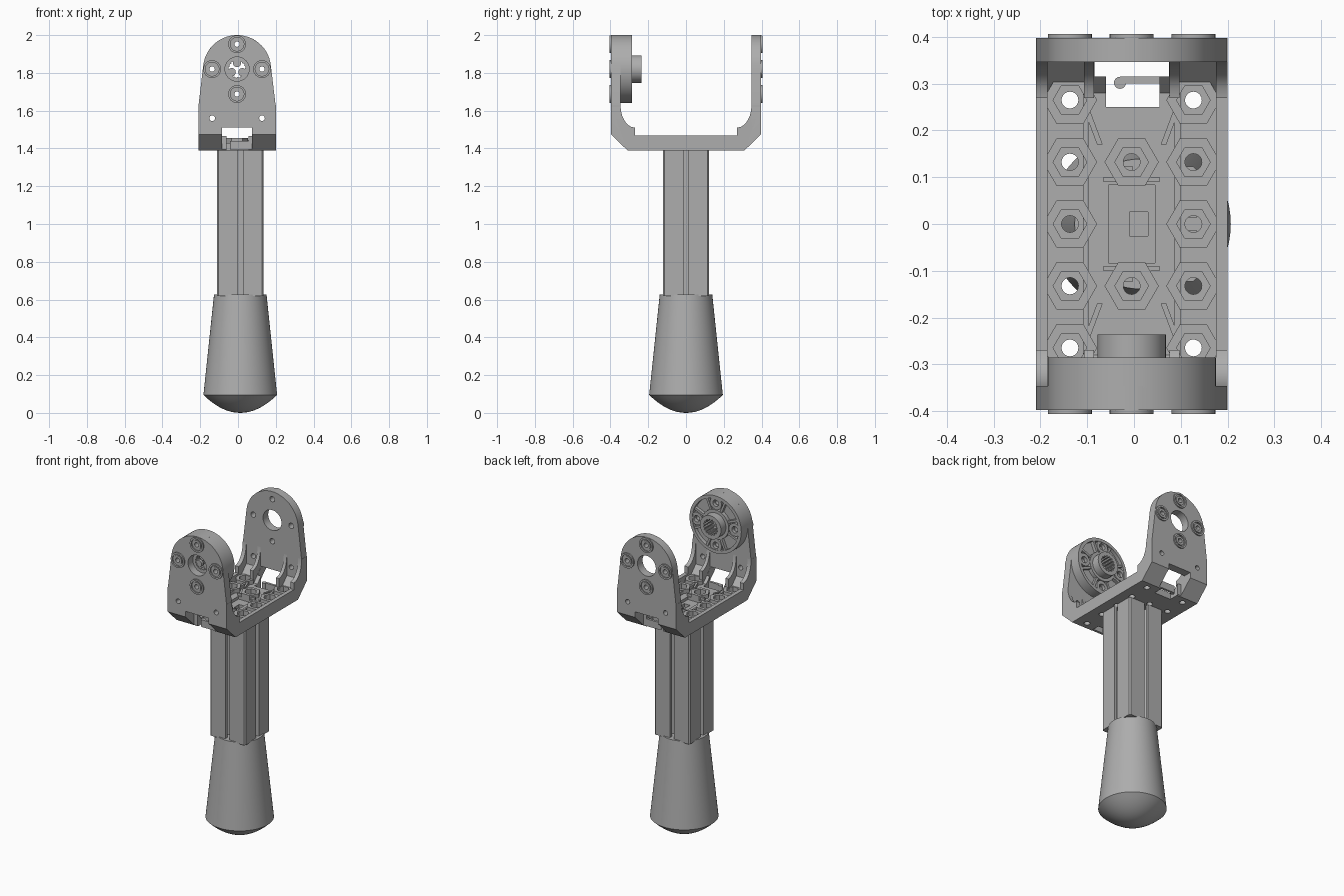
import bpy, bmesh
from math import pi, sin, cos, radians
from mathutils import Matrix, Vector

if "Cube" in bpy.data.objects:
    bpy.data.objects.remove(bpy.data.objects["Cube"], do_unlink=True)

grey = bpy.data.materials.new("plain grey")
grey.use_nodes = True
GREY = (0.42, 0.42, 0.42, 1)
grey.diffuse_color = GREY
grey.node_tree.nodes["Principled BSDF"].inputs["Base Color"].default_value = GREY

BRACKET_X, POST_X = -0.005, 0.012   # centre lines
FLOOR, EYE_Z, HALF_W = 1.43, 1.82, 0.205
WAYS = ((1, 0), (0, 1), (-1, 0), (0, -1))


def place(axis, p, h):
    """Put a 2D point on the plane across the axis, at height h along it."""
    a, b = p
    return {"x": (h, a, b), "y": (a, h, b), "z": (a, b, h)}[axis]


def ngon(c, r, n=32, start=0.0):
    return [(c[0] + r * cos(start + 2 * pi * i / n), c[1] + r * sin(start + 2 * pi * i / n))
            for i in range(n)]


def rect(a0, a1, b0, b1):
    return [(a0, b0), (a1, b0), (a1, b1), (a0, b1)]


def prism(bm, axis, pts, lo, hi):
    low = [bm.verts.new(place(axis, p, lo)) for p in pts]
    top = [bm.verts.new(place(axis, p, hi)) for p in pts]
    bm.faces.new(low)
    bm.faces.new(top)
    for i in range(len(pts)):
        j = (i + 1) % len(pts)
        bm.faces.new((low[i], low[j], top[j], top[i]))


def ring(bm, axis, c, r_out, r_in, lo, hi, n=32, teeth=0.0):
    outer = ngon(c, r_out, n)
    inner = ngon(c, r_in, n)
    if teeth:
        short = ngon(c, r_in - teeth, n)
        inner = [short[i] if i % 4 < 2 else inner[i] for i in range(n)]
    loops = [[bm.verts.new(place(axis, p, h)) for p in pts]
             for pts, h in ((outer, lo), (outer, hi), (inner, hi), (inner, lo))]
    for k in range(4):
        a, b = loops[k], loops[(k + 1) % 4]
        for i in range(n):
            j = (i + 1) % n
            bm.faces.new((a[i], a[j], b[j], b[i]))


def make(name, bm, dx=BRACKET_X):
    bmesh.ops.translate(bm, vec=(dx, 0, 0), verts=bm.verts)
    bmesh.ops.recalc_face_normals(bm, faces=bm.faces)
    mesh = bpy.data.meshes.new(name)
    bm.to_mesh(mesh)
    bm.free()
    mesh.materials.append(grey)
    ob = bpy.data.objects.new(name, mesh)
    bpy.context.scene.collection.objects.link(ob)
    return ob


def carve(ob, bm, operation="DIFFERENCE"):
    cutter = make("cutter", bm)
    cutter.hide_render = True
    mod = ob.modifiers.new("carve", "BOOLEAN")
    mod.operation, mod.object, mod.solver = operation, cutter, "EXACT"
    bpy.context.view_layer.update()
    deps = bpy.context.evaluated_depsgraph_get()
    mesh = bpy.data.meshes.new_from_object(ob.evaluated_get(deps))
    ob.modifiers.clear()
    ob.data = mesh
    bpy.data.objects.remove(cutter, do_unlink=True)


def both_ends(half):
    """Complete a profile by mirroring it to the other end."""
    return half + [(-a, b) for a, b in reversed(half)]


# Handle: tapered grip with a domed butt
bm = bmesh.new()
dome = [(0.195 * i / 8, 0.095 * (i / 8) ** 2) for i in range(9)]
outline = dome + [(0.139, 0.627), (0, 0.627)]
verts = [bm.verts.new((r, 0, z)) for r, z in outline]
edges = [bm.edges.new(pair) for pair in zip(verts, verts[1:])]
bmesh.ops.spin(bm, geom=verts + edges, axis=(0, 0, 1), cent=(0, 0, 0), angle=2 * pi, steps=64)
bmesh.ops.remove_doubles(bm, verts=bm.verts, dist=0.0001)
make("handle_grip", bm, POST_X)

# Post: square extrusion with a T-slot on every side
bm = bmesh.new()
h, s = 0.123, 0.014
half_side = [(h, s), (h - 0.02, s), (h - 0.02, 0.045), (h - 0.045, 0.045), (h - 0.065, 0.02)]
side = [(h, -h + 0.008)] + [(a, -b) for a, b in half_side] + half_side[::-1] + [(h, h - 0.008)]
section = [(a * cx - b * cy, a * cy + b * cx) for cx, cy in WAYS for a, b in side]
prism(bm, "z", section, 0.62, 1.39)
make("slotted_post", bm, POST_X)

# Bracket: U profile trimmed to the rounded wall outline
bm = bmesh.new()
prism(bm, "x", both_ends([(0.31, 1.39), (0.398, 1.475), (0.398, 2.1), (0.347, 2.1),
                          (0.347, 1.50), (0.28, FLOOR)]), -0.3, 0.3)
bracket = make("bracket", bm)
bm = bmesh.new()
arc = [(0.18 * cos(radians(t)), EYE_Z + 0.18 * sin(radians(t))) for t in range(6, 91, 6)]
prism(bm, "y", both_ends([(HALF_W, 1.3), (HALF_W, 1.62)] + arc[:-1] + [(0.012, 2.0)]), -1, 1)
carve(bracket, bm, "INTERSECT")

# Openings in the walls
screws = [(0.132 * a, EYE_Z + 0.132 * b) for a, b in WAYS]
bm = bmesh.new()
prism(bm, "y", ngon((0, EYE_Z), 0.064), -1, 1)
for c in screws:
    prism(bm, "y", ngon(c, 0.017, 16), -1, 1)
for sx in (-1, 1):
    prism(bm, "y", ngon((sx * 0.132, 1.56), 0.015, 16), -1, 1)
carve(bracket, bm)

# Cable windows, then floor notches
for box in ((-0.08, 0.08, 0.315, 0.5), (-0.055, 0.06, 0.25, 0.33)):
    bm = bmesh.new()
    for sy in (-1, 1):
        prism(bm, "z", rect(box[0], box[1], sy * box[2], sy * box[3]), 1.3, 1.51)
    carve(bracket, bm)

# Floor recess, its small slot and the bolt pattern
bolts = [(0.132 * i, 0.1325 * j) for i in (-1, 0, 1) for j in range(-2, 3)
         if i or abs(j) == 1]
bm = bmesh.new()
prism(bm, "z", rect(-0.05, 0.05, -0.083, 0.083), 1.412, 1.6)
for c in bolts:
    prism(bm, "z", ngon(c, 0.036, 6), 1.42, 1.6)
carve(bracket, bm)
bm = bmesh.new()
prism(bm, "z", rect(-0.005, 0.035, -0.026, 0.026), 1.3, 1.6)
for c in bolts:
    prism(bm, "z", ngon(c, 0.018, 20), 1.3, 1.6)
carve(bracket, bm)

# Hexagonal bolt bosses
bm = bmesh.new()
for c in bolts:
    ring(bm, "z", c, 0.058, 0.036, FLOOR - 0.005, 1.455, 6)
make("hex_bosses", bm)

# Raised ribs that flare toward both ends
bm = bmesh.new()
for sx in (-1, 1):
    path = [(0.062, 0.17), (0.092, 0.25), (0.092, 0.3)]
    path = both_ends([(b, a) for a, b in path])
    path = [(sx * a, b) for b, a in path]
    for p, q in zip(path, path[1:]):
        prism(bm, "z", [p, q, (q[0] + sx * 0.012, q[1]), (p[0] + sx * 0.012, p[1])],
              FLOOR - 0.005, 1.45)
for sy in (-1, 1):
    prism(bm, "z", rect(-0.06, 0.06, sy * 0.09, sy * 0.1), FLOOR - 0.005, 1.445)
make("floor_ribs", bm)

# Side rails with curved gussets, and short gussets beside the windows
curve = [(0.347 - 0.077 * (1 - cos(t)), 1.63 - 0.12 * sin(t))
         for t in [pi / 2 * i / 6 for i in range(7)]]
gusset = [(0.33, 1.41), (0.398, 1.475), (0.398, 1.63)] + curve
bm = bmesh.new()
for sx in (-1, 1):
    prism(bm, "x", both_ends(gusset + [(0.27, 1.468)]), sx * HALF_W, sx * (HALF_W - 0.025))
make("side_rails", bm)
bm = bmesh.new()
for sx in (-1, 1):
    for sy in (-1, 1):
        prism(bm, "x", [(sy * a, b) for a, b in gusset + [(0.27, 1.415)]], sx * 0.081, sx * 0.102)
make("window_gussets", bm)

# Cable hooks
bm = bmesh.new()
for sy in (-1, 1):
    prism(bm, "z", rect(-0.025, 0.085, sy * 0.3, sy * 0.315), 1.395, 1.44)
    prism(bm, "z", ngon((-0.025, sy * 0.302), 0.013, 16), 1.395, 1.44)
make("cable_hooks", bm)

# Screw collars on the outer wall faces
bm = bmesh.new()
for sy in (-1, 1):
    for c in screws:
        ring(bm, "y", c, 0.047, 0.036, sy * 0.39, sy * 0.406)
        ring(bm, "y", c, 0.028, 0.014, sy * 0.39, sy * 0.404)
make("screw_collars", bm)

# Drive disc inside the front wall
bm = bmesh.new()
ring(bm, "y", (0, EYE_Z), 0.18, 0.046, -0.35, -0.308, 64)
disc = make("drive_disc", bm)
bm = bmesh.new()
for c in screws:
    prism(bm, "y", ngon(c, 0.017, 16), -1, 1)
carve(disc, bm)

# Disc rim, bosses and spokes
bm = bmesh.new()
ring(bm, "y", (0, EYE_Z), 0.18, 0.16, -0.315, -0.285, 64)
ring(bm, "y", (0, EYE_Z), 0.092, 0.06, -0.315, -0.285, 48)
for c in screws:
    ring(bm, "y", c, 0.04, 0.02, -0.315, -0.288)
for i in range(8):
    spin = Matrix.Rotation(radians(22.5 + 45 * i), 2)
    bar = [spin @ Vector(p) for p in rect(0.085, 0.165, -0.007, 0.007)]
    prism(bm, "y", [(p.x, p.y + EYE_Z) for p in bar], -0.315, -0.288)
make("disc_ribs", bm)

# Splined hub with three stops in its bore
bm = bmesh.new()
ring(bm, "y", (0, EYE_Z), 0.073, 0.05, -0.35, -0.236, 64, 0.007)
for i in range(3):
    t = radians(90 + 120 * i)
    prism(bm, "y", ngon((0.033 * cos(t), EYE_Z + 0.033 * sin(t)), 0.022, 20), -0.345, -0.325)
make("splined_hub", bm)

# Smooth the rounded parts, keep corners crisp
bpy.ops.object.select_all(action="DESELECT")
for ob in bpy.context.scene.objects:
    if ob.type == "MESH":
        ob.select_set(True)
        bpy.context.view_layer.objects.active = ob
bpy.ops.object.shade_smooth_by_angle(angle=radians(30))
